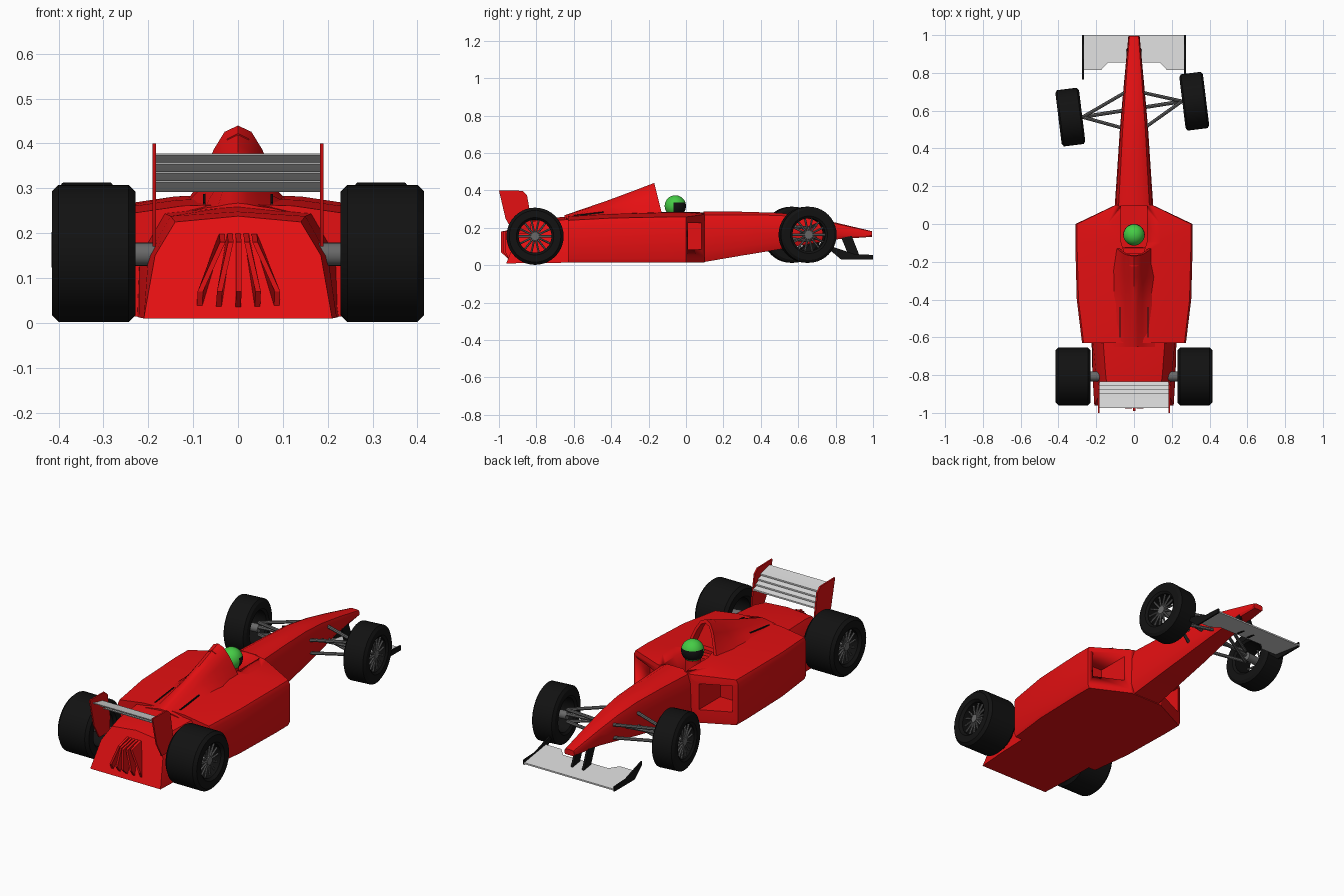
import bpy, bmesh, math
from mathutils import Vector, Matrix

if "Cube" in bpy.data.objects:
    bpy.data.objects.remove(bpy.data.objects["Cube"])

def material(name, rgb):
    m = bpy.data.materials.new(name)
    m.diffuse_color = (*rgb, 1)
    m.use_nodes = True
    m.node_tree.nodes["Principled BSDF"].inputs["Base Color"].default_value = m.diffuse_color
    return m

RED = material("red paint", (0.78, 0.005, 0.006))
BLACK = material("black rubber", (0.006, 0.006, 0.006))
SILVER = material("silver wing", (0.68, 0.68, 0.68))
GREY = material("grey metal", (0.14, 0.14, 0.14))
GREEN = material("green helmet", (0.06, 0.6, 0.06))

def finish(name, bm, mat, angle=30):
    bmesh.ops.recalc_face_normals(bm, faces=bm.faces)
    me = bpy.data.meshes.new(name)
    bm.to_mesh(me)
    bm.free()
    ob = bpy.data.objects.new(name, me)
    bpy.context.collection.objects.link(ob)
    me.materials.append(mat)
    bpy.ops.object.select_all(action='DESELECT')
    ob.select_set(True)
    bpy.context.view_layer.objects.active = ob
    bpy.ops.object.shade_smooth_by_angle(angle=math.radians(angle))
    return ob

def loft(name, rings, mat, angle=30, closed=False):
    """Skin closed rings of points; cap both ends unless the rings form a loop."""
    bm = bmesh.new()
    vs = [[bm.verts.new(p) for p in r] for r in rings]
    n = len(vs[0])
    pairs = list(zip(vs, vs[1:])) + ([(vs[-1], vs[0])] if closed else [])
    for a, b in pairs:
        for i in range(n):
            j = (i + 1) % n
            bm.faces.new((a[i], a[j], b[j], b[i]))
    if not closed:
        bm.faces.new(vs[0])
        bm.faces.new(vs[-1])
    return finish(name, bm, mat, angle)

def section(y, half, rake=0.0):
    """Mirror a half outline (x, z) running from bottom centre to top centre."""
    full = half + [(-x, z) for x, z in reversed(half) if x > 0]
    return [(x, y + rake * z, z) for x, z in full]

def prism(name, pts, vec, mat):
    a = [Vector(p) for p in pts]
    return loft(name, [a, [p + Vector(vec) for p in a]], mat, 20)

def box(name, lo, hi, mat):
    pts = [(lo[0], lo[1], lo[2]), (hi[0], lo[1], lo[2]), (hi[0], hi[1], lo[2]), (lo[0], hi[1], lo[2])]
    return prism(name, pts, (0, 0, hi[2] - lo[2]), mat)

def rod(name, a, b, r, mat, n=12):
    a, b = Vector(a), Vector(b)
    d = b - a
    bm = bmesh.new()
    rot = d.to_track_quat('Z', 'Y').to_matrix().to_4x4()
    bmesh.ops.create_cone(bm, cap_ends=True, segments=n, radius1=r, radius2=r, depth=d.length,
                          matrix=Matrix.Translation((a + b) / 2) @ rot)
    return finish(name, bm, mat)

def cut(ob, cutter):
    m = ob.modifiers.new("cut", 'BOOLEAN')
    m.operation = 'DIFFERENCE'
    m.solver = 'EXACT'
    m.object = cutter
    bpy.context.view_layer.objects.active = ob
    bpy.ops.object.modifier_apply(modifier=m.name)
    bpy.data.objects.remove(cutter)

# Nose
def nose_ring(y, w, zb, zt):
    h = zt - zb
    return section(y, [(0, zb), (w * .8, zb), (w, zb + h * .2), (w * .95, zt - h * .25),
                       (w * .8, zt - h * .07), (w * .45, zt), (0, zt)])

loft("nose", [nose_ring(*r) for r in (
    (.995, .03, .152, .182), (.8, .048, .138, .228), (.65, .062, .112, .26), (.5, .075, .085, .28),
    (.3, .088, .052, .286), (.095, .102, .017, .288))], RED)

# Main body with side pods
def pod_ring(y, w, ze, zt):
    return section(y, [(0, .014), (w * .97, .014), (w, .035), (w, ze - .02), (w * .97, ze),
                       (w * .45, zt - .004), (0, zt)])

body = loft("body", [pod_ring(*r) for r in (
    (.1, .1, .272, .288), (0, .31, .258, .286), (-.1, .311, .258, .286), (-.4, .303, .252, .278),
    (-.63, .275, .24, .265))], RED, 25)
cut(body, prism("cockpit_cutter", [(.07, .094, .14), (.07, -.09, .14), (.05, -.155, .14),
                                   (-.05, -.155, .14), (-.07, -.09, .14), (-.07, .094, .14)],
                (0, 0, .3), RED))
for s in (-1, 1):
    x0, x1 = sorted((s * .135, s * .285))
    cut(body, box("inlet_cutter", (x0, -.1, .085), (x1, .2, .225), RED))

# Rear body and sloping tail
loft("rear_body", [
    section(-.6, [(0, .014), (.225, .014), (.22, .15), (.165, .245), (0, .262)]),
    section(-.8, [(0, .012), (.22, .012), (.2, .15), (.15, .238), (0, .248)]),
    section(-.965, [(0, .01), (.21, .01), (.185, .15), (.14, .225), (0, .238)], .4)], RED, 25)

# Tail ribs fanning out
for i in range(-2, 3):
    t, b = i * .018, i * .043
    prism("tail_rib", [(t - .006, -.88, .2), (t - .004, -.99 + abs(i) * .012, .18),
                       (b - .004, -.99 + abs(i) * .012, .07), (b - .006, -.945, .03)],
          (.012, 0, 0), RED)

# Engine cover with open air box
arch = [(0, .25), (.1, .255), (.075, .33), (.055, .385), (.03, .426), (0, .44)]
hole = [(x * .78, .34 + (z - .34) * .82) for x, z in arch]
def lean(y, half):
    return section(y, half, -.25)
loft("engine_cover", [
    lean(-.12, hole), lean(-.06, hole), lean(-.06, arch),
    section(-.28, [(0, .25), (.118, .265), (.078, .305), (.05, .345), (.025, .385), (0, .398)]),
    section(-.42, [(0, .25), (.12, .262), (.075, .285), (.045, .31), (.02, .337), (0, .346)]),
    section(-.65, [(0, .24), (.11, .248), (.075, .256), (.045, .26), (.02, .265), (0, .267)])],
    RED, 35)
for s in (-1, 1):
    x = s * .075
    prism("cover_slot", [(x - .003, -.44, .25), (x - .003, -.44, .287), (x - .003, -.6, .268),
                         (x - .003, -.6, .25)], (.006, 0, 0), BLACK)

# Driver helmet, visor chosen by position
bm = bmesh.new()
bmesh.ops.create_uvsphere(bm, u_segments=32, v_segments=20, radius=.057)
for f in bm.faces:
    c = f.calc_center_median()
    f.material_index = int(c.y > -.012 and -.032 < c.z < .018)
helmet = finish("helmet", bm, GREEN, 60)
helmet.data.materials.append(BLACK)
helmet.location = (0, -.057, .317)
rod("driver_neck", (0, -.06, .14), (0, -.06, .28), .04, RED, 16)

# Wheels: tyre ring, spokes and hub
def wheel(name, centre, hw, r, side, steer=0):
    m = Matrix.Translation(centre) @ Matrix.Rotation(steer, 4, 'Z')
    prof = [(-.85, .088), (-1, .1), (-1, r - .015), (-.84, r), (.84, r), (1, r - .015), (1, .1), (.85, .088)]
    rings = []
    for k in range(40):
        a = k * math.tau / 40
        rings.append([m @ Vector((u * hw, q * math.cos(a), q * math.sin(a))) for u, q in prof])
    loft(name + "_tyre", rings, BLACK, 30, True)
    x = side * hw * .65
    for k in range(14):
        a = k * math.tau / 14
        rod(name + "_spoke", m @ Vector((x * 1.1, .01 * math.cos(a), .01 * math.sin(a))),
            m @ Vector((x, .09 * math.cos(a), .09 * math.sin(a))), .0055, GREY, 6)
    rod(name + "_hub", m @ Vector((-side * hw, 0, 0)), m @ Vector((x * 1.25, 0, 0)), .022, GREY, 20)

STEER = math.radians(7)
hubs = {-1: Vector((-.337, .566, .163)), 1: Vector((.319, .65, .163))}
for s in (-1, 1):
    wheel("rear_wheel", (s * .322, -.807, .155), .093, .153, s)
    rod("rear_axle", (s * .1, -.807, .153), (s * .26, -.807, .153), .026, GREY, 20)
    wheel("front_wheel", hubs[s], .063, .15, s, STEER)
    # Front wishbones
    h = hubs[s] - Vector((s * .065, 0, 0))
    for z, zb in ((.035, .215), (-.03, .145)):
        for y in (.695, .505):
            rod("wishbone", h + Vector((0, 0, z)), (s * .05, y, zb), .009, GREY, 8)
rod("steering_rod", hubs[-1] + Vector((.06, 0, .01)), hubs[1] - Vector((.06, 0, -.01)), .01, GREY, 8)

# Front wing, tilted plate with a notched trailing edge
half = [(.268, 1), (.268, .815), (.175, .815), (.135, .855)]
outline = half + [(-x, y) for x, y in reversed(half)]
prism("front_wing", [(x, y, .034 + (1 - y) * .15) for x, y in outline], (0, 0, .008), SILVER)
for s in (-1, 1):
    prism("front_wing_endplate", [(s * .27 - .004, y, z) for y, z in (
        (1, .03), (1, .055), (.9, .06), (.765, .105), (.765, .085), (.83, .03))], (.008, 0, 0), BLACK)
    prism("wing_pylon", [(s * .033 - .006, y, z) for y, z in (
        (.93, .045), (.87, .05), (.825, .16), (.885, .16))], (.012, 0, 0), BLACK)
    # Rear wing endplates
    prism("rear_wing_endplate", [(s * .187 - .004, y, z) for y, z in (
        (-1, .4), (-.875, .398), (-.85, .375), (-.828, .25), (-.83, .17), (-.92, .17), (-.965, .25))],
        (.008, 0, 0), RED)

# Rear wing slats, stacked and tilted
for i in range(4):
    y, z = -.835 - .02 * i, .292 + .02 * i
    c = .055 if i < 3 else .08
    prism("rear_wing_slat", [(-.183, y, z), (-.183, y - c * .5, z + .006), (-.183, y - c, z + .022),
                             (-.183, y - c, z + .026), (-.183, y - c * .5, z + .016), (-.183, y, z + .008)],
          (.366, 0, 0), SILVER)
